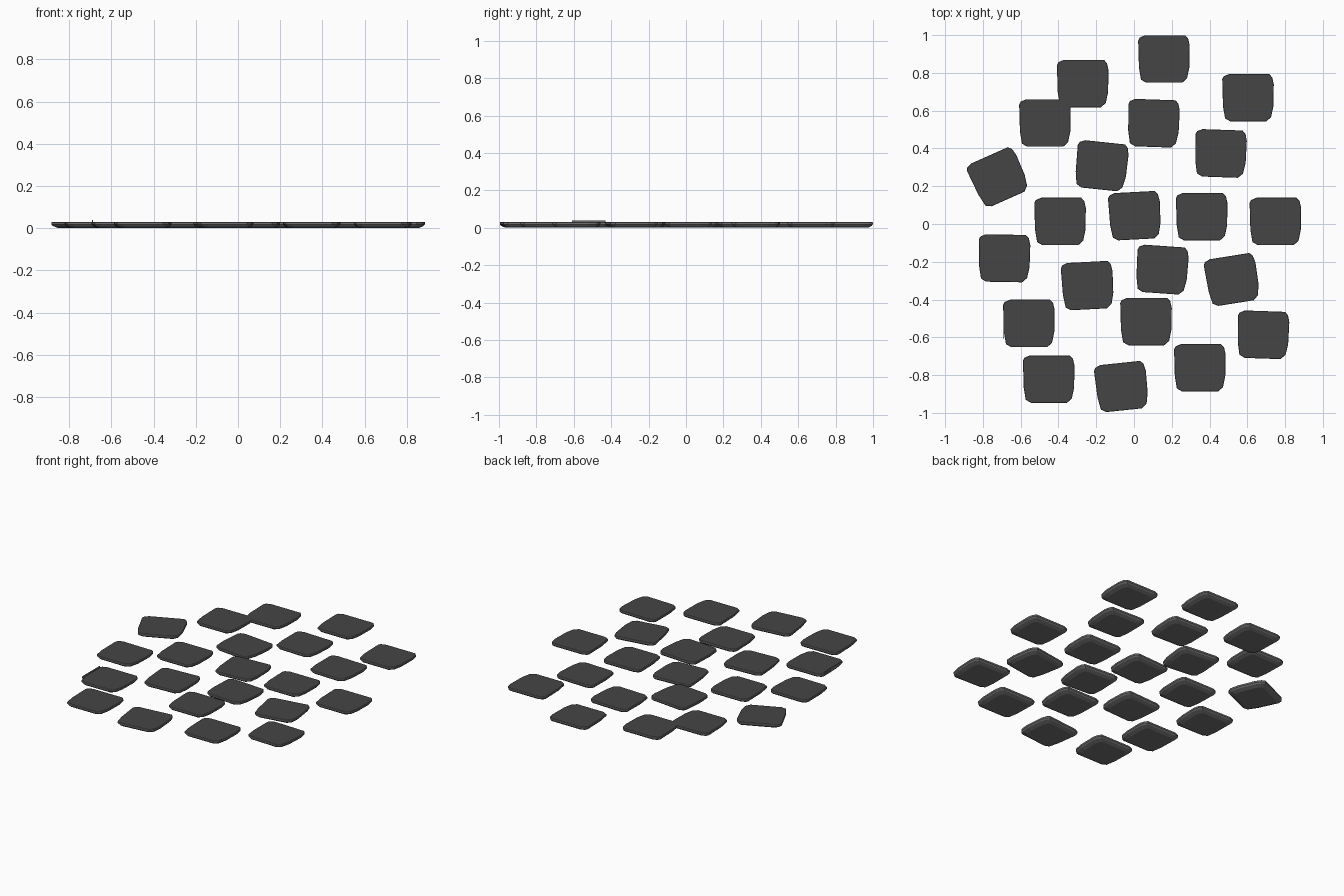
import bpy, bmesh, math

if "Cube" in bpy.data.objects:
    bpy.data.objects.remove(bpy.data.objects["Cube"])


def make_mat(name, v):
    m = bpy.data.materials.new(name)
    m.diffuse_color = (v, v, v, 1)
    m.use_nodes = True
    m.node_tree.nodes["Principled BSDF"].inputs["Base Color"].default_value = m.diffuse_color
    return m


MATS = [make_mat("dark_grey_top", .06), make_mat("mid_grey_sides", .165)]

# Rounded, slightly tapered slab outline
OUTLINE = [(-.133, .092), (-.125, .108), (-.097, .120), (.116, .120), (.132, .102),
           (.140, .066), (.138, -.050), (.126, -.108), (.100, -.131),
           (-.090, -.131), (-.118, -.115), (-.129, -.050)]
# Section rings: scale, height (inset underside, rim, top edge)
RINGS = [(.78, 0.0), (.95, .010), (1.0, .018), (1.0, .028), (.985, .030)]

# Stone positions: x, y, turn in degrees
STONES = [(.155, .879, 0), (-.275, .749, 0), (.60, .674, 0), (-.475, .54, 0),
          (.10, .539, -2), (.455, .379, -2), (-.175, .314, -6), (-.725, .25, 24),
          (-.395, .019, 0), (0, .049, 3), (.355, .044, 0), (.745, .019, 0),
          (-.69, -.176, -1), (-.25, -.321, 3), (.145, -.236, -4), (.515, -.29, 9),
          (-.56, -.521, 0), (.06, -.511, 0), (.68, -.581, -2), (-.455, -.816, 0),
          (-.07, -.856, 6), (.345, -.756, 0)]


def finish(bm, name, loc, turn=0):
    bmesh.ops.recalc_face_normals(bm, faces=bm.faces)
    me = bpy.data.meshes.new(name)
    bm.to_mesh(me)
    bm.free()
    for m in MATS:
        me.materials.append(m)
    # Dark walking surface, lighter sides and underside
    for p in me.polygons:
        p.material_index = 0 if p.normal.z > .9 else 1
    ob = bpy.data.objects.new(name, me)
    ob.location = loc
    ob.rotation_euler.z = math.radians(turn)
    bpy.context.collection.objects.link(ob)


def stone(i, x, y, turn):
    bm = bmesh.new()
    rings = [[bm.verts.new((px * s, py * s, z)) for px, py in OUTLINE] for s, z in RINGS]
    n = len(OUTLINE)
    for a, b in zip(rings, rings[1:]):
        for k in range(n):
            bm.faces.new((a[k], a[(k + 1) % n], b[(k + 1) % n], b[k]))
    bm.faces.new(rings[0])
    bm.faces.new(rings[-1])
    finish(bm, f"paving_stone_{i:02d}", (x, y, 0), turn)


for i, s in enumerate(STONES, 1):
    stone(i, *s)

# Thin raised lip on the left edge of one stone
bm = bmesh.new()
bmesh.ops.create_cube(bm, size=1)
bmesh.ops.scale(bm, vec=(.003, .18, .014), verts=bm.verts)
finish(bm, "raised_edge_lip", (-.689, -.52, .033))
